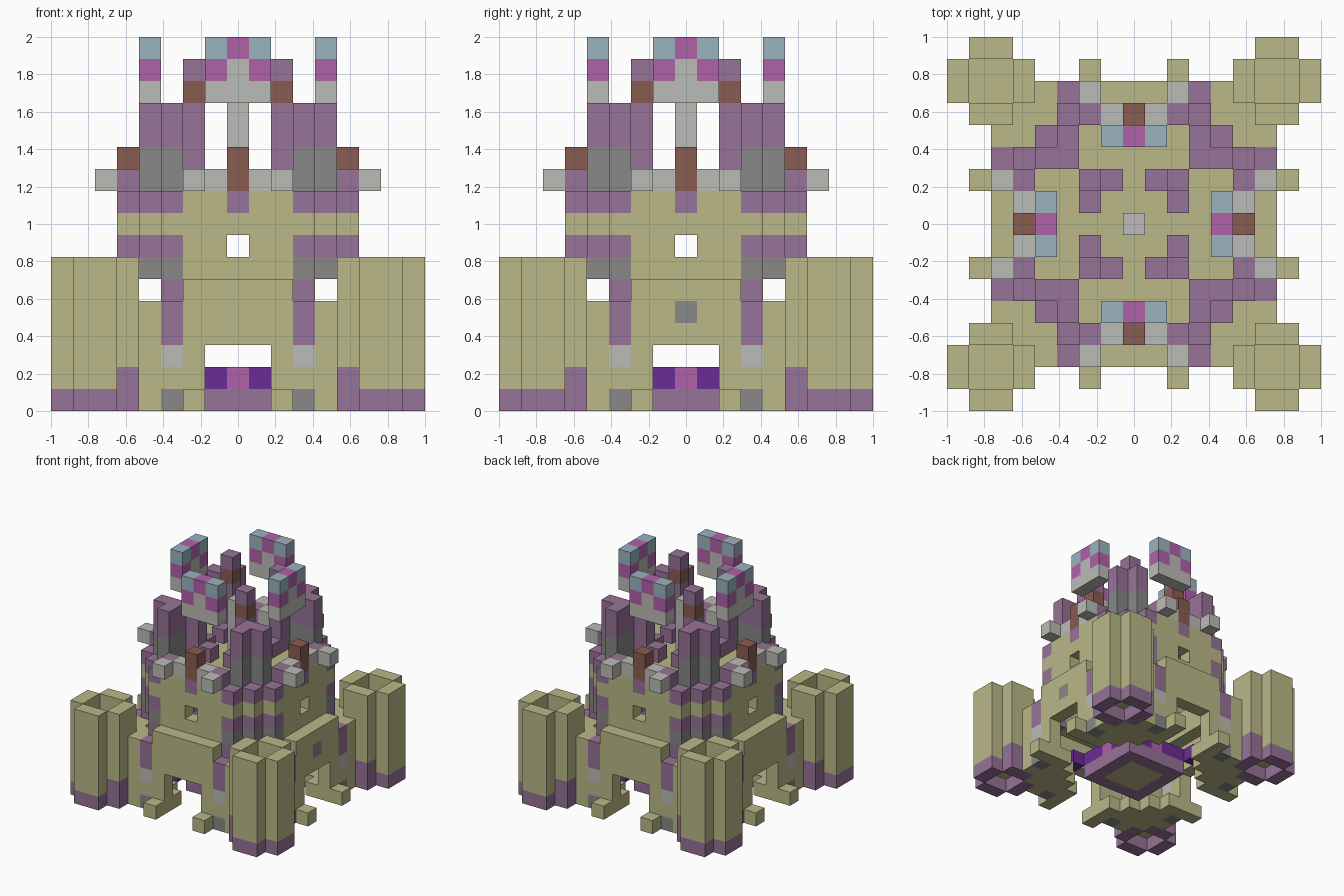
import bpy, bmesh
from mathutils import Vector

cube = bpy.data.objects.get("Cube")
if cube:
    bpy.data.objects.remove(cube, do_unlink=True)

U = 2 / 17          # edge length of one block
COLOURS = {
    "sandstone": (186, 184, 136), "mauve": (151, 115, 151),
    "pale_stone": (187, 187, 183), "grey_stone": (136, 136, 136),
    "brown": (138, 92, 80), "pink": (176, 98, 170),
    "pale_blue": (155, 179, 190), "violet": (106, 44, 150),
}
NAMES = list(COLOURS)


def linear(c):
    c /= 255
    return c / 12.92 if c <= 0.04045 else ((c + 0.055) / 1.055) ** 2.4


def make_material(name, rgb):
    mat = bpy.data.materials.new(name)
    col = [linear(c) for c in rgb] + [1]
    mat.use_nodes = True
    mat.diffuse_color = col
    mat.node_tree.nodes["Principled BSDF"].inputs["Base Color"].default_value = col
    return mat


MATS = [make_material(n, c) for n, c in COLOURS.items()]
blocks = {}         # block position -> (part, colour)


def fill(part, colour, xs, ys, zs):
    """Fill a range of blocks, repeated on all four sides and mirrored."""
    for a in range(xs[0], xs[-1] + 1):
        for b in range(ys[0], ys[-1] + 1):
            for k in range(zs[0], zs[-1] + 1):
                for sx in (1, -1):
                    for sy in (1, -1):
                        blocks[sx * a, sy * b, k] = (part, colour)
                        blocks[sx * b, sy * a, k] = (part, colour)


def clear(a, b, k):
    for sx in (1, -1):
        for sy in (1, -1):
            blocks.pop((sx * a, sy * b, k), None)
            blocks.pop((sx * b, sy * a, k), None)


# Hollow corner towers with a mauve footing
for x, y in (((8,), (6, 7)), ((5,), (6, 7))):
    fill("corner_towers", "sandstone", x, y, (0, 6))
    fill("corner_towers", "mauve", x, y, (0,))
fill("corner_towers", "mauve", (5,), (6, 7), (0, 1))
fill("corner_towers", "sandstone", (6, 7), (6, 7), (1,))

# Low buttresses behind the towers
for x, y in ((4, 5), (4, 6), (5, 5)):
    fill("buttresses", "sandstone", (x,), (y,), (0, 4))
for x, y in ((3, 4), (4, 4), (3, 5), (2, 5)):
    fill("foundation", "sandstone", (x,), (y,), (0,))

# Arched gate panels with feet and banded columns
fill("gate_panels", "sandstone", (0, 2), (6,), (3, 5))
fill("gate_panels", "sandstone", (0, 2), (5,), (5,))
fill("gate_panels", "sandstone", (2,), (6,), (0, 2))
fill("gate_feet", "sandstone", (2,), (7,), (0,))
for colour, z in (("grey_stone", (0,)), ("sandstone", (1,)),
                  ("pale_stone", (2,)), ("mauve", (3, 4))):
    fill("gate_columns", colour, (3,), (6,), z)
fill("gate_columns", "mauve", (3,), (5,), (5,))

# Altar in the middle of the courtyard
fill("altar", "mauve", (0, 2), (2,), (0,))
fill("altar", "sandstone", (0, 1), (0, 1), (0,))
fill("altar", "violet", (1, 2), (2,), (1,))
fill("altar", "pink", (0,), (2,), (1,))
fill("altar_lamps", "violet", (3,), (3,), (1,))

# Keep walls with banded corners, windows and roof
fill("keep_walls", "sandstone", (0, 2), (5,), (6, 9))
fill("keep_walls", "mauve", (0,), (5,), (9,))
for x, y in ((3, 5), (4, 4)):
    for colour, z in (("grey_stone", 6), ("mauve", 7),
                      ("sandstone", 8), ("mauve", 9)):
        fill("keep_corners", colour, (x,), (y,), (z,))
clear(0, 5, 7)
fill("roof", "sandstone", (0, 3), (0, 4), (9,))

# Battlements
fill("battlements", "pale_stone", (1,), (5,), (10,))
fill("battlements", "mauve", (2,), (5,), (10,))
fill("battlements", "pale_stone", (2,), (6,), (10,))
fill("battlements", "brown", (0,), (5,), (10, 11))

# Corner turrets
fill("turrets", "grey_stone", (3,), (3, 4), (10, 11))
fill("turrets", "mauve", (3,), (3, 4), (12, 13))

# Inner spires and central finial
fill("spires", "mauve", (2,), (2,), (10, 15))
fill("spires", "brown", (2,), (2,), (14,))
fill("spires", "mauve", (1,), (2,), (10,))
fill("finial", "pale_stone", (0,), (0,), (10, 13))

# Hovering crowns
fill("crowns", "pale_stone", (0, 1), (4,), (14, 15))
fill("crowns", "pink", (1,), (4,), (15,))
fill("crowns", "pale_blue", (1,), (4,), (16,))
fill("crowns", "pink", (0,), (4,), (16,))

# Stone plaque on one gate only
blocks[6, 0, 4] = ("gate_panels", "grey_stone")


def build(part):
    """Join the exposed block faces of a part into one mesh."""
    bm = bmesh.new()
    verts = {}
    for pos, (owner, colour) in blocks.items():
        if owner != part:
            continue
        for axis in range(3):
            for side in (1, -1):
                n = Vector((0, 0, 0))
                n[axis] = side
                p = Vector(pos)
                if tuple(int(c) for c in p + n) in blocks:
                    continue
                s, t = Vector((0, 0, 0)), Vector((0, 0, 0))
                s[(axis + 1) % 3] = 0.5
                t[(axis + 2) % 3] = 0.5 * side
                mid = p + n / 2 + Vector((0, 0, 0.5))
                loop = []
                for q in (mid - s - t, mid + s - t, mid + s + t, mid - s + t):
                    key = tuple(q)
                    if key not in verts:
                        verts[key] = bm.verts.new(q * U)
                    loop.append(verts[key])
                bm.faces.new(loop).material_index = NAMES.index(colour)
    bmesh.ops.dissolve_limit(bm, angle_limit=0.01, verts=bm.verts[:],
                             edges=bm.edges[:], delimit={"MATERIAL"})
    mesh = bpy.data.meshes.new(part)
    for mat in MATS:
        mesh.materials.append(mat)
    bm.to_mesh(mesh)
    bm.free()
    bpy.context.collection.objects.link(bpy.data.objects.new(part, mesh))


for part in sorted({owner for owner, _ in blocks.values()}):
    build(part)
